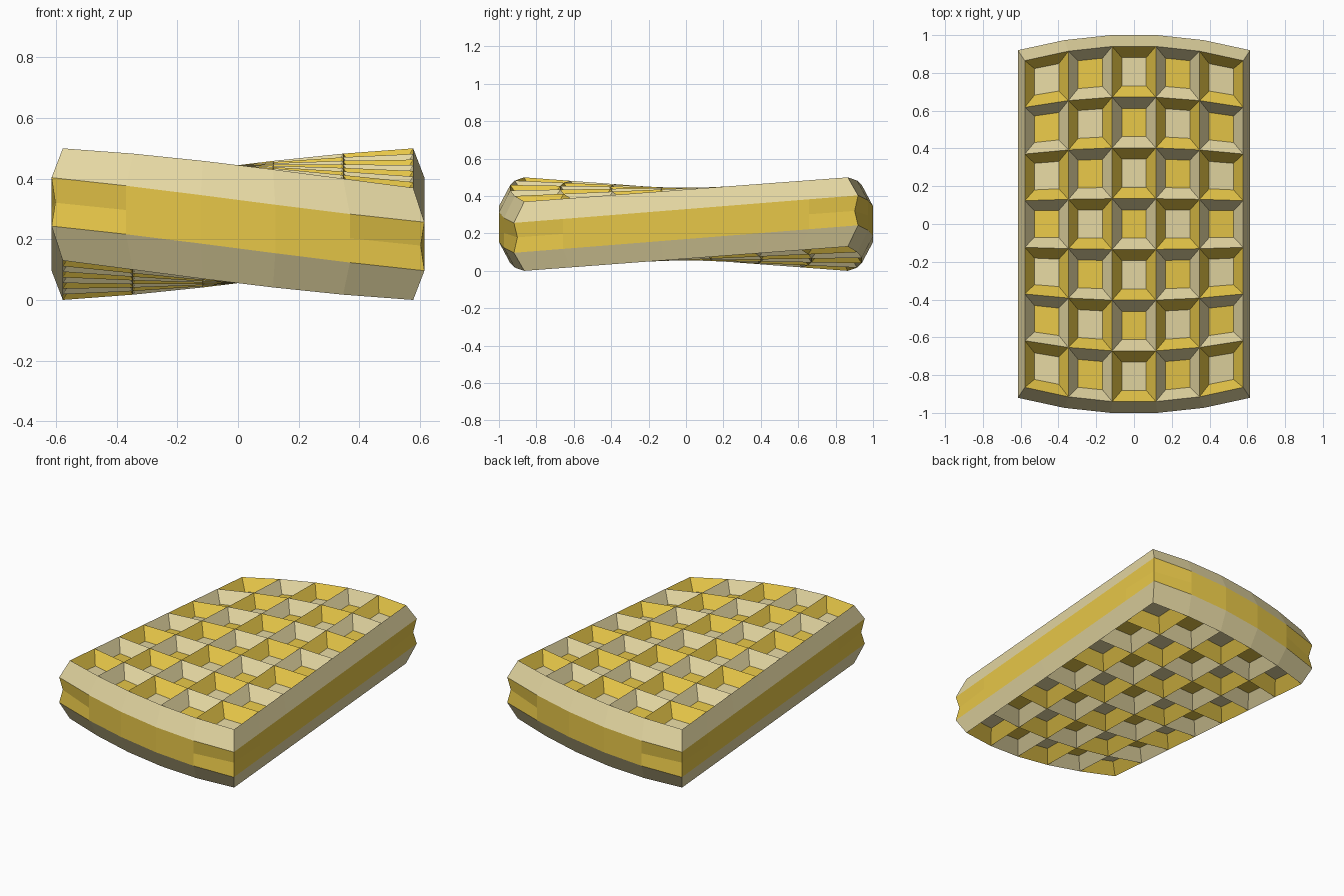
import bpy, bmesh

if "Cube" in bpy.data.objects:
    bpy.data.objects.remove(bpy.data.objects["Cube"])

COLS, ROWS = 5, 7
HALF_X, HALF_Y = 0.578, 0.94      # ridge grid extents
OUT_X, OUT_Y = 0.615 / HALF_X, 1.0 / HALF_Y
INSET, DEPTH = 0.22, 0.075        # pocket wall slope and depth
BAND = 0.08                       # half height of the side band
CREAM, GOLD = 0, 1


def material(name, rgb):
    m = bpy.data.materials.new(name)
    m.diffuse_color = (*rgb, 1)
    m.use_nodes = True
    m.node_tree.nodes["Principled BSDF"].inputs["Base Color"].default_value = m.diffuse_color
    return m


def place(i, j, height, sx=1.0, sy=1.0):
    """Grid position -> bowed outline, twisted like a saddle."""
    u, v = 2 * i / COLS - 1, 2 * j / ROWS - 1
    x = HALF_X * u * sx
    bow = 1 - 0.08 * max(0, u * u - 0.04) / 0.96
    y = HALF_Y * v * sy * bow
    return (x, y, 0.25 + height + 0.1300 * x * y)


def ridge_height(i):
    u = 2 * i / COLS - 1
    return 0.185 + 0.01 * (1 - u * u)


bm = bmesh.new()


def face(verts, mat):
    f = bm.faces.new(verts)
    f.material_index = mat
    f.smooth = False


# perimeter of the grid, walked once around
loop = ([(i, 0) for i in range(COLS)] + [(COLS, j) for j in range(ROWS)]
        + [(i, ROWS) for i in range(COLS, 0, -1)] + [(0, j) for j in range(ROWS, 0, -1)])
edge_rings = {}

for side in (1, -1):
    # knife-edge ridges
    grid = {(i, j): bm.verts.new(place(i, j, side * ridge_height(i)))
            for i in range(COLS + 1) for j in range(ROWS + 1)}
    # pockets, checkered in two colours
    for i in range(COLS):
        for j in range(ROWS):
            even = (i + j) % 2 == 0
            top, low = [], []
            for a, b in ((0, 0), (1, 0), (1, 1), (0, 1)):
                top.append(grid[i + a, j + b])
                fi = i + (1 - INSET if a else INSET)
                fj = j + (1 - INSET if b else INSET)
                low.append(bm.verts.new(place(fi, fj, side * (ridge_height(fi) - DEPTH))))
            face(low, CREAM if even else GOLD)
            for k in range(4):
                n = (k + 1) % 4
                face([top[k], top[n], low[n], low[k]], GOLD if even else CREAM)
    # sloped rim
    ring = [bm.verts.new(place(i, j, side * BAND, OUT_X, OUT_Y)) for i, j in loop]
    edge_rings[side] = ring
    for k in range(len(loop)):
        n = (k + 1) % len(loop)
        face([grid[loop[k]], grid[loop[n]], ring[n], ring[k]], CREAM)

# side band, pinched slightly at mid height of the four corners
middle = []
for i, j in loop:
    pinch = 0.98 if i in (0, COLS) and j in (0, ROWS) else 1.0
    middle.append(bm.verts.new(place(i, j, 0, OUT_X * pinch, OUT_Y * pinch)))
for ring in edge_rings.values():
    for k in range(len(loop)):
        n = (k + 1) % len(loop)
        face([ring[k], ring[n], middle[n], middle[k]], GOLD)

bmesh.ops.recalc_face_normals(bm, faces=bm.faces)
mesh = bpy.data.meshes.new("waffle")
bm.to_mesh(mesh)
bm.free()
mesh.materials.append(material("cream batter", (0.78, 0.68, 0.36)))
mesh.materials.append(material("golden crust", (0.80, 0.57, 0.065)))
bpy.context.collection.objects.link(bpy.data.objects.new("waffle", mesh))
